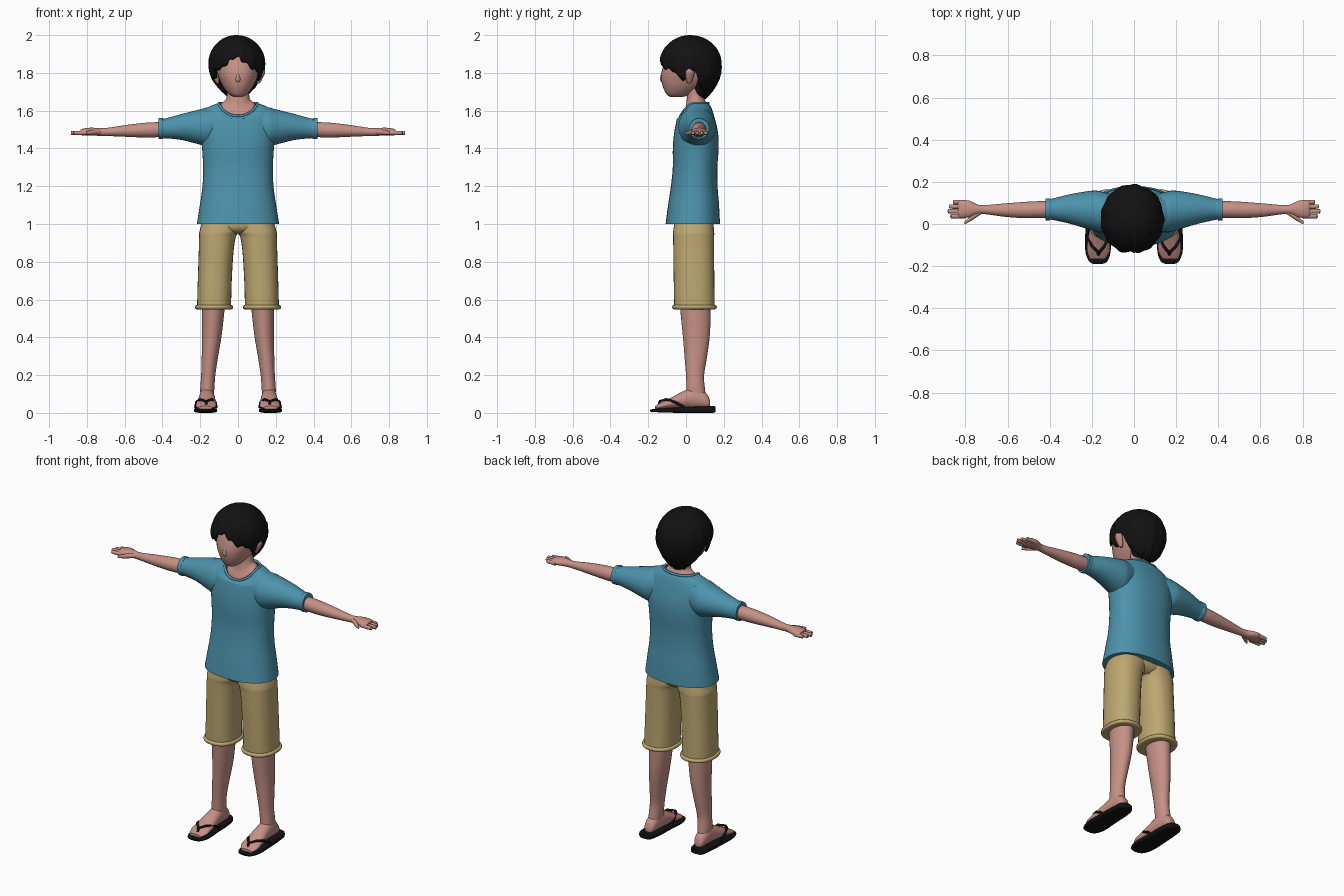
import bpy, bmesh
from math import sin, cos, pi, sqrt, exp, radians

if "Cube" in bpy.data.objects:
    bpy.data.objects.remove(bpy.data.objects["Cube"], do_unlink=True)


def material(name, colour):
    mat = bpy.data.materials.new(name)
    mat.use_nodes = True
    rgba = (*colour, 1)
    mat.diffuse_color = rgba
    shader = next(n for n in mat.node_tree.nodes if n.type == 'BSDF_PRINCIPLED')
    shader.inputs["Base Color"].default_value = rgba
    shader.inputs["Roughness"].default_value = .8
    return mat


SKIN = material("skin", (.56, .28, .235))
BLUE = material("blue cloth", (.072, .29, .41))
KHAKI = material("khaki cloth", (.51, .39, .165))
BLACK = material("black", (.006, .006, .006))


def finish(obj, mat, mirror):
    obj.data.materials.append(mat)
    bpy.context.collection.objects.link(obj)
    if mirror:
        obj.modifiers.new("Mirror", 'MIRROR')
    return obj


def mesh_object(name, bm, mat, mirror=False, angle=50):
    bmesh.ops.recalc_face_normals(bm, faces=bm.faces)
    mesh = bpy.data.meshes.new(name)
    bm.to_mesh(mesh)
    bm.free()
    obj = finish(bpy.data.objects.new(name, mesh), mat, mirror)
    bpy.ops.object.select_all(action='DESELECT')
    obj.select_set(True)
    bpy.context.view_layer.objects.active = obj
    bpy.ops.object.shade_smooth_by_angle(angle=radians(angle))
    return obj


def ring_points(axis, ring, sides, power=2):
    """Closed section filling the bounds of a ring; dip lowers its front."""
    pos, a0, a1, b0, b1, dip = (*ring, 0)[:6]
    points = []
    for i in range(sides):
        c, s = cos(2 * pi * i / sides), sin(2 * pi * i / sides)
        front = max(0, -s) ** 1.5
        c = abs(c) ** (2 / power) * (1 if c > 0 else -1)
        s = abs(s) ** (2 / power) * (1 if s > 0 else -1)
        u = (a0 + a1 + c * (a1 - a0)) / 2
        v = (b0 + b1 + s * (b1 - b0)) / 2
        points.append({'x': (pos, u, v), 'y': (u, pos, v),
                       'z': (u, v, pos - dip * front)}[axis])
    return points


def smooth_rings(rings, steps):
    """Spline through the rings."""
    ends = [rings[0], *rings, rings[-1]]
    result = []
    for p, q, r, s in zip(ends, ends[1:], ends[2:], ends[3:]):
        for k in range(steps):
            t = k / steps
            result.append([b + t / 2 * (c - a + t * (2 * a - 5 * b + 4 * c - d
                           + t * (3 * (b - c) + d - a)))
                           for a, b, c, d in zip(p, q, r, s)])
    return result + [rings[-1]]


def loft(name, mat, axis, rings, sides=32, power=2, mirror=False, steps=4, top=True):
    bm = bmesh.new()
    loops = [[bm.verts.new(p) for p in ring_points(axis, r, sides, power)]
             for r in smooth_rings(rings, steps)]
    for low, high in zip(loops, loops[1:]):
        for i in range(sides):
            j = (i + 1) % sides
            bm.faces.new((low[i], low[j], high[j], high[i]))
    bm.faces.new(loops[0])
    if top:
        bm.faces.new(loops[-1])
    return mesh_object(name, bm, mat, mirror)


def tube(name, mat, points, radius, cyclic=False, mirror=False):
    curve = bpy.data.curves.new(name, 'CURVE')
    curve.dimensions = '3D'
    curve.bevel_depth = radius
    curve.bevel_resolution = 2
    curve.use_fill_caps = True
    spline = curve.splines.new('POLY')
    spline.points.add(len(points) - 1)
    for point, co in zip(spline.points, points):
        point.co = (*co, 1)
    spline.use_cyclic_u = cyclic
    return finish(bpy.data.objects.new(name, curve), mat, mirror)


def symmetric(rows):
    return [(z, -w, w, *rest) for z, w, *rest in rows]


# Shirt: body, collar, sleeves
body = symmetric([
    (1, .218, -.108, .18, 0), (1.1, .202, -.095, .175, 0), (1.2, .188, -.08, .167, 0),
    (1.3, .185, -.07, .166, 0), (1.4, .19, -.07, .173, 0), (1.48, .2, -.063, .17, 0),
    (1.55, .2, -.05, .155, 0), (1.6, .18, -.045, .14, .04),
    (1.625, .145, -.038, .13, .06), (1.64, .102, -.03, .118, .068)])
loft("shirt_body", BLUE, 'z', body, 48, 2.3, top=False)
tube("shirt_collar", BLUE, ring_points('z', body[-1], 48, 2.3), .007, cyclic=True)
loft("sleeves", BLUE, 'x', [
    (.1, -.03, .14, 1.43, 1.62), (.16, -.04, .155, 1.41, 1.618),
    (.2, -.03, .158, 1.42, 1.607), (.3, 0, .142, 1.445, 1.582),
    (.39, .02, .12, 1.454, 1.558), (.4, .016, .122, 1.45, 1.562),
    (.42, .016, .122, 1.45, 1.56)], mirror=True)

# Shorts: legs, hips, rolled hems
leg = [(.55, .037, .217, -.062, .152), (.7, .033, .213, -.065, .15),
       (.85, .024, .208, -.067, .149), (.93, .012, .206, -.068, .149),
       (.96, -.004, .204, -.068, .149), (1.04, -.02, .18, -.055, .14)]
loft("shorts_legs", KHAKI, 'z', leg, power=2.3, mirror=True)
loft("shorts_hips", KHAKI, 'z', symmetric([
    (.95, .06, -.03, .11), (.98, .13, -.06, .14), (1.05, .16, -.06, .14)]), power=2.5)
tube("shorts_hems", KHAKI, ring_points('z', (.56, *leg[0][1:]), 32, 2.3), .012,
     cyclic=True, mirror=True)

# Head and neck
loft("head", SKIN, 'z', symmetric([
    (1.672, .02, -.08, -.02), (1.685, .045, -.102, .02), (1.72, .075, -.12, .08),
    (1.76, .096, -.13, .13), (1.8, .11, -.13, .15), (1.86, .12, -.115, .16),
    (1.92, .105, -.09, .14), (1.96, .05, -.03, .09)]), power=2.2)
loft("neck", SKIN, 'z', symmetric([
    (1.59, .1, -.022, .11, .07), (1.635, .09, -.02, .11, .065),
    (1.655, .068, -.003, .1, .04), (1.675, .06, .005, .098, .01),
    (1.73, .058, .008, .098, 0)]))
loft("nose", SKIN, 'z', symmetric([
    (1.75, .006, -.13, -.11), (1.765, .014, -.138, -.11), (1.8, .006, -.131, -.11)]), 12)
loft("ears", SKIN, 'z', [
    (1.745, .1, .115, .01, .025), (1.765, .1, .127, .0, .035),
    (1.8, .11, .143, -.005, .045), (1.825, .115, .14, .005, .04),
    (1.832, .12, .13, .015, .03)], 16, mirror=True)

# Forearms, palms, fingers
loft("arms", SKIN, 'x', [
    (.38, .03, .108, 1.463, 1.54), (.46, .028, .108, 1.458, 1.538),
    (.53, .028, .104, 1.459, 1.532), (.62, .035, .097, 1.463, 1.52),
    (.7, .046, .09, 1.466, 1.508), (.74, .046, .092, 1.467, 1.508),
    (.78, .032, .11, 1.468, 1.51), (.82, .028, .114, 1.468, 1.505),
    (.835, .034, .108, 1.472, 1.498)], 24, mirror=True)
for label, y, tip in (("index", .037, .872), ("middle", .06, .885),
                      ("ring", .083, .878), ("little", .104, .86)):
    loft(label + "_fingers", SKIN, 'x', [
        (x, y - r, y + r, 1.482 - r, 1.482 + r)
        for x, r in ((.8, .011), (tip - .01, .0105), (tip - .003, .008), (tip, .003))],
        12, mirror=True)
loft("thumbs", SKIN, 'x', [
    (.72, .05, .075, 1.475, 1.5), (.76, .023, .052, 1.472, 1.5),
    (.785, .008, .03, 1.472, 1.495), (.805, -.002, .012, 1.475, 1.49)], 12, mirror=True)

# Shins and feet
loft("shins", SKIN, 'z', [
    (.07, .13, .198, .0, .108), (.13, .125, .2, .002, .1), (.2, .12, .195, .0, .096),
    (.3, .105, .192, -.008, .112), (.4, .088, .19, -.016, .125),
    (.5, .076, .19, -.026, .13), (.6, .066, .19, -.035, .13)], mirror=True)
loft("feet", SKIN, 'y', [
    (.128, .15, .185, .03, .06), (.11, .135, .198, .024, .1),
    (.05, .126, .204, .024, .135), (-.02, .12, .21, .024, .112),
    (-.08, .116, .22, .022, .08), (-.13, .115, .223, .02, .055),
    (-.165, .135, .21, .018, .036)], 24, mirror=True)

# Sandals: soles and toe straps
loft("sandal_soles", BLACK, 'y', [
    (-.19, .15, .19, .007, .017), (-.175, .125, .215, .005, .02),
    (-.12, .11, .232, .002, .024), (-.02, .116, .23, 0, .03),
    (.08, .12, .224, 0, .034), (.14, .132, .215, 0, .036),
    (.156, .15, .195, .004, .034)], power=4, mirror=True)
for label, side in (("inner", -1), ("outer", 1)):
    tube(label + "_straps", BLACK, [
        (.168, -.15, .025), (.168, -.138, .062), (.17 + side * .03, -.105, .072),
        (.17 + side * .05, -.06, .058), (.17 + side * .055, -.01, .03)], .007, mirror=True)

# Hair: shell whose hem follows the brow, sideburns, ears and nape
HEM = [(0, 1.89), (18, 1.86), (32, 1.825), (55, 1.81), (66, 1.765), (78, 1.765),
       (86, 1.83), (100, 1.8), (108, 1.73), (130, 1.68), (180, 1.665)]


def hem_height(degrees):
    for (a, low), (b, high) in zip(HEM, HEM[1:]):
        if degrees <= b:
            return low + (high - low) * (degrees - a) / (b - a)
    return HEM[-1][1]


def hair_point(angle, t):
    hem = hem_height(abs(angle) * 180 / pi) + .008 * sin(angle * 19)
    z = 2 - (2 - hem) * (1 - cos(t * pi / 2))
    drop = max(0, (1.85 - z) / .185)
    size = sqrt(max(0, 1 - ((z - 1.85) / .15) ** 2)) if z > 1.85 else 1 - .6 * drop ** 2
    size *= 1 + .02 * t * sin(angle * 13) - .06 * exp(-(angle / .13) ** 2)
    return (-.008 + .15 * size * sin(angle),
            .0225 + .02 * drop - .165 * size * cos(angle), z)


bm = bmesh.new()
columns, rows = 96, 16
crown = bm.verts.new((-.008, .0225, 2))
locks = [[bm.verts.new(hair_point(2 * pi * i / columns - pi, k / rows))
          for k in range(1, rows + 1)] for i in range(columns)]
for left, right in zip(locks, locks[1:] + locks[:1]):
    bm.faces.new((crown, left[0], right[0]))
    for k in range(rows - 1):
        bm.faces.new((left[k], left[k + 1], right[k + 1], right[k]))
hair = mesh_object("hair", bm, BLACK)
shell = hair.modifiers.new("Thickness", 'SOLIDIFY')
shell.thickness = .018
loft("hair_nape", BLACK, 'z', symmetric([
    (1.667, .045, .035, .1), (1.72, .08, .03, .14),
    (1.8, .118, .035, .172), (1.88, .12, .03, .17)]))
